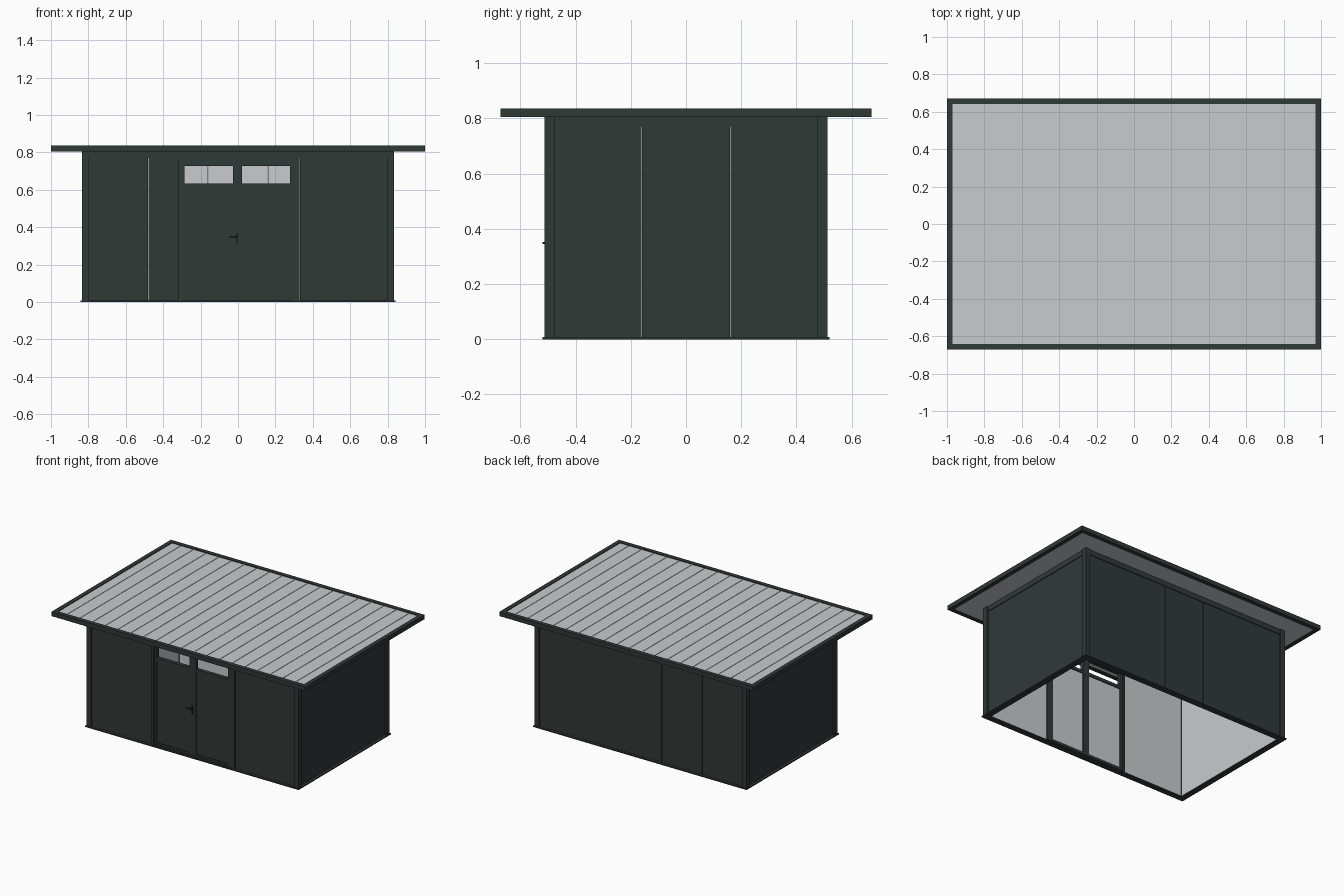
import bpy, bmesh
from mathutils import Vector

if "Cube" in bpy.data.objects:
    bpy.data.objects.remove(bpy.data.objects["Cube"])


def material(name, rgb):
    m = bpy.data.materials.new(name)
    m.diffuse_color = (*rgb, 1)
    m.use_nodes = True
    m.node_tree.nodes["Principled BSDF"].inputs["Base Color"].default_value = m.diffuse_color
    return m


DARK = material("dark green grey", (0.030, 0.041, 0.039))
LIGHT = material("light grey", (0.58, 0.60, 0.61))
BLACK = material("near black", (0.012, 0.015, 0.015))


def boxes(name, spans, mats=(DARK,), inner=None):
    """One object from boxes (x0,x1,y0,y1,z0,z1); faces along 'inner' get the second material."""
    bm = bmesh.new()
    for x0, x1, y0, y1, z0, z1 in spans:
        vs = bmesh.ops.create_cube(bm, size=1)["verts"]
        for v in vs:
            v.co = Vector(((x0 + x1) / 2 + v.co.x * (x1 - x0),
                           (y0 + y1) / 2 + v.co.y * (y1 - y0),
                           (z0 + z1) / 2 + v.co.z * (z1 - z0)))
    bm.normal_update()
    if inner:
        for f in bm.faces:
            if f.normal.dot(Vector(inner)) > 0.9:
                f.material_index = 1
    me = bpy.data.meshes.new(name)
    bm.to_mesh(me)
    bm.free()
    for m in mats:
        me.materials.append(m)
    ob = bpy.data.objects.new(name, me)
    bpy.context.collection.objects.link(ob)
    return ob


def ring(hx, hy, w, z0, z1):
    """Rectangular frame of four bars with outer half sizes hx, hy."""
    return [(-hx, hx, -hy, -hy + w, z0, z1), (-hx, hx, hy - w, hy, z0, z1),
            (-hx, -hx + w, -hy + w, hy - w, z0, z1), (hx - w, hx, -hy + w, hy - w, z0, z1)]


HX, HY, TOP = 0.835, 0.513, 0.806
G = 0.001

# Roof: dark fascia, light deck, fine standing seams
boxes("roof_fascia", ring(1.0, 0.672, 0.03, 0.805, 0.836))
boxes("roof_deck", [(-0.97, 0.97, -0.642, 0.642, 0.808, 0.831)], (LIGHT,))
boxes("roof_seams", [(x - 0.002, x + 0.002, -0.642, 0.642, 0.831, 0.834)
                     for x in [-0.9 + 0.1 * i for i in range(19)]], (LIGHT,))

# Base rail, top beams and corner posts
boxes("base_rail", ring(0.842, 0.52, 0.042, 0, 0.008))
boxes("top_beams", ring(HX - 0.008, HY - 0.006, 0.03, 0.77, TOP))
boxes("corner_posts", [(min(a, b), max(a, b), min(c, d), max(c, d), 0.008, TOP)
                       for a, b in ((-HX, -HX + 0.035), (HX, HX - 0.035))
                       for c, d in ((-HY, -HY + 0.038), (HY, HY - 0.038))])

# Wall panels, dark outside and light inside
Z0, Z1 = 0.008, 0.77
back = [-0.8, -0.48, -0.16, 0.16, 0.48, 0.8]
boxes("back_panels", [(a + G, b - G, 0.482, 0.502, Z0, Z1)
                      for a, b in zip(back, back[1:])], (DARK, LIGHT), (0, -1, 0))
side = [-0.475, -0.16, 0.16, 0.475]
for s, name in ((1, "right_panels"), (-1, "left_panels")):
    x0, x1 = sorted((s * 0.802, s * 0.822))
    boxes(name, [(x0, x1, a + G, b - G, Z0, Z1)
                 for a, b in zip(side, side[1:])], (DARK, LIGHT), (-s, 0, 0))
boxes("front_panels", [(a + G, b - G, -0.502, -0.482, Z0, Z1)
                       for a, b in ((-0.8, -0.48), (-0.48, -0.32), (0.33, 0.8))],
      (DARK, LIGHT), (0, 1, 0))

# Door surround: jambs, head and sill
boxes("door_frame", [(-0.322, -0.305, -0.513, -0.475, Z0, Z1),
                     (0.292, 0.33, -0.513, -0.475, Z0, Z1),
                     (-0.305, 0.292, -0.513, -0.475, 0.75, Z1),
                     (-0.305, 0.292, -0.511, -0.475, Z0, 0.018)])

# Two door leaves, each a frame with an open transom and a recessed panel
for name, a, b, c, d in (("left", -0.305, -0.287, -0.027, -0.004),
                         ("right", -0.004, 0.022, 0.278, 0.292)):
    y0, y1 = -0.507, -0.48
    boxes(name + "_door_frame", [(a, b, y0, y1, 0.018, 0.75), (c, d, y0, y1, 0.018, 0.75),
                                 (b, c, y0, y1, 0.018, 0.03), (b, c, y0, y1, 0.612, 0.635),
                                 (b, c, y0, y1, 0.728, 0.75)])
    boxes(name + "_door_panel", [(b, c, -0.5, -0.486, 0.03, 0.612)],
          (DARK, LIGHT), (0, 1, 0))

# Door handle with back plate
boxes("door_handle", [(-0.012, 0.0, -0.511, -0.507, 0.31, 0.37),
                      (-0.009, -0.003, -0.518, -0.511, 0.345, 0.353),
                      (-0.045, -0.003, -0.52, -0.517, 0.345, 0.353)], (BLACK,))
